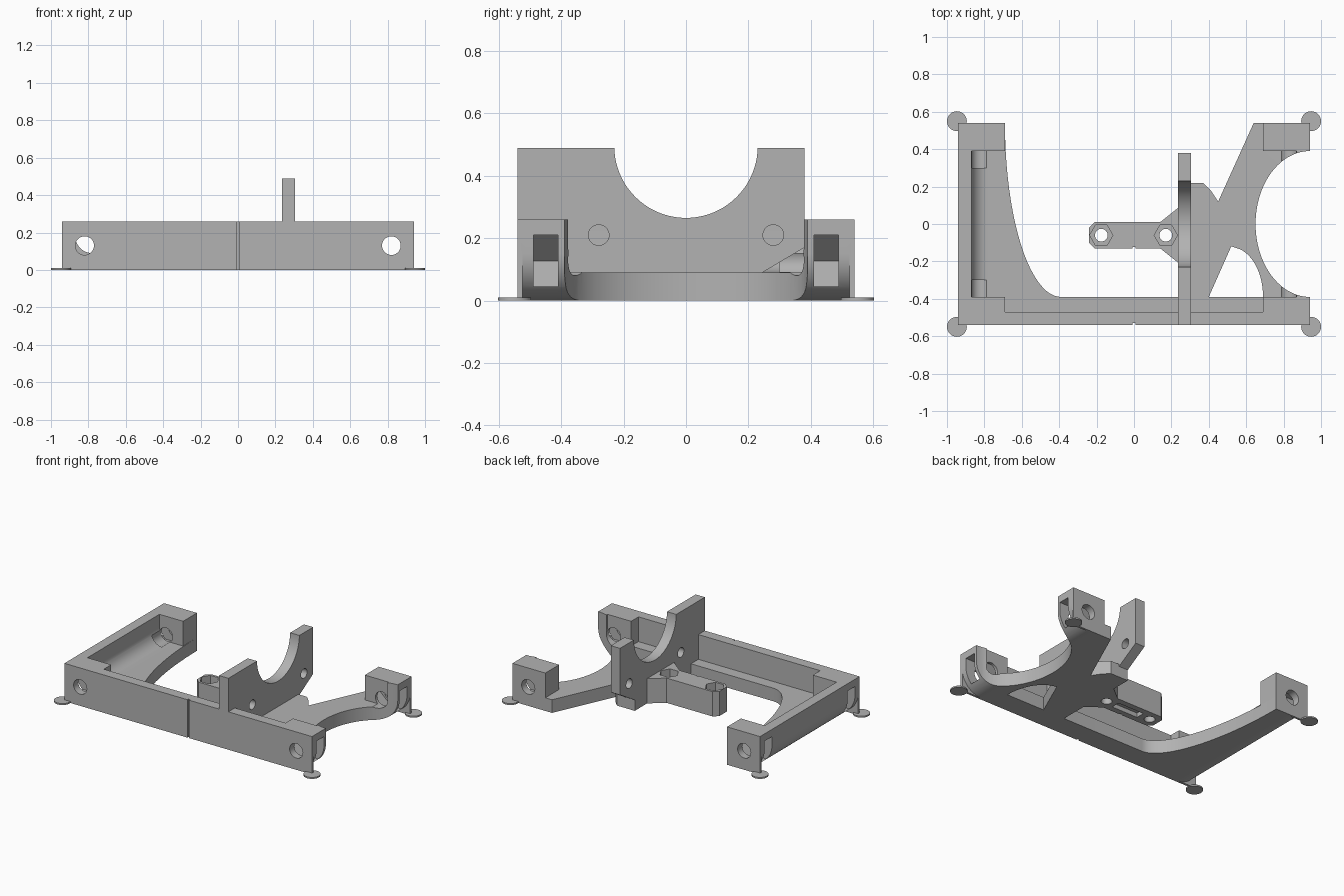
import bpy, bmesh
from math import sin, cos, pi, radians
from mathutils import Vector

cube = bpy.data.objects.get("Cube")
if cube:
    bpy.data.objects.remove(cube, do_unlink=True)

grey = bpy.data.materials.new("plain_grey")
grey.use_nodes = True
COLOUR = (0.45, 0.45, 0.45, 1)
grey.diffuse_color = COLOUR
grey.node_tree.nodes["Principled BSDF"].inputs["Base Color"].default_value = COLOUR


def arc(cx, cy, rx, ry, a0, a1, n=24):
    """Points along an elliptical arc, angles in degrees."""
    angles = [radians(a0 + (a1 - a0) * i / n) for i in range(n + 1)]
    return [(cx + rx * cos(a), cy + ry * sin(a)) for a in angles]


def ring(cx, cy, r, n=32, start=0):
    return arc(cx, cy, r, r, start, start + 360, n)[:-1]


def prism(name, points, axis, lo, hi):
    """Extrude a 2D outline along an axis; the outline uses the other two axes in order."""
    place = {"x": lambda p, q, h: (h, p, q),
             "y": lambda p, q, h: (p, h, q),
             "z": lambda p, q, h: (p, q, h)}[axis]
    bm = bmesh.new()
    base = bm.faces.new([bm.verts.new(place(p, q, lo)) for p, q in points])
    up = bmesh.ops.extrude_face_region(bm, geom=[base])["geom"]
    shift = Vector(place(0, 0, hi - lo))
    bmesh.ops.translate(bm, vec=shift, verts=[v for v in up if isinstance(v, bmesh.types.BMVert)])
    bmesh.ops.recalc_face_normals(bm, faces=bm.faces)
    mesh = bpy.data.meshes.new(name)
    bm.to_mesh(mesh)
    bm.free()
    mesh.materials.append(grey)
    ob = bpy.data.objects.new(name, mesh)
    bpy.context.collection.objects.link(ob)
    return ob


def box(name, x0, x1, y0, y1, z0, z1):
    x0, x1 = sorted((x0, x1))
    y0, y1 = sorted((y0, y1))
    return prism(name, [(x0, y0), (x1, y0), (x1, y1), (x0, y1)], "z", z0, z1)


def combine(target, others, operation):
    """Apply a boolean with each helper in turn, then remove the helpers."""
    for other in others:
        mod = target.modifiers.new("bool", "BOOLEAN")
        mod.operation, mod.solver, mod.object = operation, "EXACT", other
        graph = bpy.context.evaluated_depsgraph_get()
        mesh = bpy.data.meshes.new_from_object(target.evaluated_get(graph))
        target.modifiers.clear()
        target.data = mesh
        bpy.data.objects.remove(other, do_unlink=True)


def flip(points, s):
    return [(s * p, q) for p, q in points]


W, D, H, FLOOR = 0.94, 0.54, 0.26, 0.09
INX, INY = 0.69, 0.39

# Floor with the swept right arm and the braced left arm
outline = [(-W, -D), (W, -D), (W, D), (0.64, D), (0.45, 0.12), (0.41, 0.18),
           (0.37, 0.22), (0.24, 0.22), (0.24, -INY)]
outline += arc(-INY, D, 0.30, 0.93, 270, 180) + [(-W, D)]
frame = prism("frame", outline, "z", 0, FLOOR)

# Walls, corner blocks and the curved joints between floor and end walls
adds = [box("front_wall", -W, W, -D, -0.47, 0, H)]
for s in (-1, 1):
    adds.append(box("end_wall", s * W, s * 0.87, -D, D, 0, H))
    joint = [(0.78, 0.05), (0.9, 0.05), (0.9, 0.18)] + arc(0.78, 0.18, 0.09, 0.09, 0, -90, 10)
    adds.append(prism("joint", flip(joint, s), "y", -0.45, 0.45))
    for t in (-1, 1):
        adds.append(box("corner_block", s * W, s * INX, t * D, t * INY, 0, H))
combine(frame, adds, "UNION")

# Openings in the left end and the front groove
brace_window = [(0.40, -INY), (0.52, -0.12)] + arc(0.52, -INY, 0.17, 0.265, 80, 0, 14)
cuts = [prism("end_arch", arc(W, 0, 0.29, INY, 90, 270, 40) + [(1.1, -INY), (1.1, INY)], "z", -0.1, 0.5),
        prism("brace_window", brace_window, "z", -0.1, 0.2),
        box("front_groove", -0.007, 0.007, -0.6, -0.528, -0.1, 0.5)]

# Rounded lower ends, bolt holes and nut slots
for s in (-1, 1):
    under = arc(0.79, 0.15, 0.15, 0.15, 0, -90, 16) + [(0.79, -0.05), (1.1, -0.05), (1.1, 0.15)]
    cuts.append(prism("under_round", flip(under, s), "y", -0.525, 0.525))
    for t in (-1, 1):
        cuts.append(prism("bolt_hole", ring(s * 0.82, 0.13, 0.05), "y", *sorted((t * 0.3, t * 0.7))))
        slot = [(1.1, 0.045), (1.1, 0.21), (0.82, 0.21), (0.73, 0.1275), (0.82, 0.045)]
        cuts.append(prism("nut_slot", flip(slot, s), "y", *sorted((t * 0.41, t * 0.49))))
combine(frame, cuts, "DIFFERENCE")

# Upright cradle plate with a half-round seat
seat = arc(0, 0.495, 0.23, 0.23, 0, -180, 40)
profile = [(-D, 0), (0.22, 0), (0.22, 0.075), (0.38, 0.17), (0.38, 0.49)]
profile += [(y, min(z, 0.49)) for y, z in seat] + [(-D, 0.49)]
cradle = prism("cradle_plate", profile, "x", 0.235, 0.305)
combine(cradle, [prism("hole", ring(y, 0.21, 0.033), "x", 0, 0.5) for y in (-0.28, 0.28)], "DIFFERENCE")

# Mounting bar flared into the cradle plate
bar_outline = [(-0.24, -0.10), (-0.21, -0.13), (0.14, -0.13), (0.24, -0.21),
               (0.24, 0.09), (0.14, 0.01), (-0.21, 0.01), (-0.24, -0.02)]
bar = prism("mounting_bar", bar_outline, "z", 0, 0.17)
cuts = [box("under_recess", -0.1, 0.1, -0.09, -0.03, -0.1, 0.03),
        box("bar_groove", -0.007, 0.007, -0.2, -0.122, -0.1, 0.3)]
for x in (-0.175, 0.17):
    cuts.append(prism("bolt_hole", ring(x, -0.06, 0.034), "z", -0.1, 0.3))
    cuts.append(prism("nut_pocket", ring(x, -0.06, 0.062, 6), "z", 0.11, 0.3))
combine(bar, cuts, "DIFFERENCE")

# Thin round pads under the corners
parts = [frame, cradle, bar]
for s, side in ((-1, "right"), (1, "left")):
    for t, end in ((-1, "front"), (1, "back")):
        parts.append(prism(f"{end}_{side}_pad", ring(s * 0.947, t * 0.55, 0.053), "z", 0, 0.01))

# Smooth curves, sharp edges
bpy.ops.object.select_all(action="DESELECT")
for part in parts:
    part.select_set(True)
bpy.context.view_layer.objects.active = frame
bpy.ops.object.shade_smooth_by_angle(angle=radians(30))
